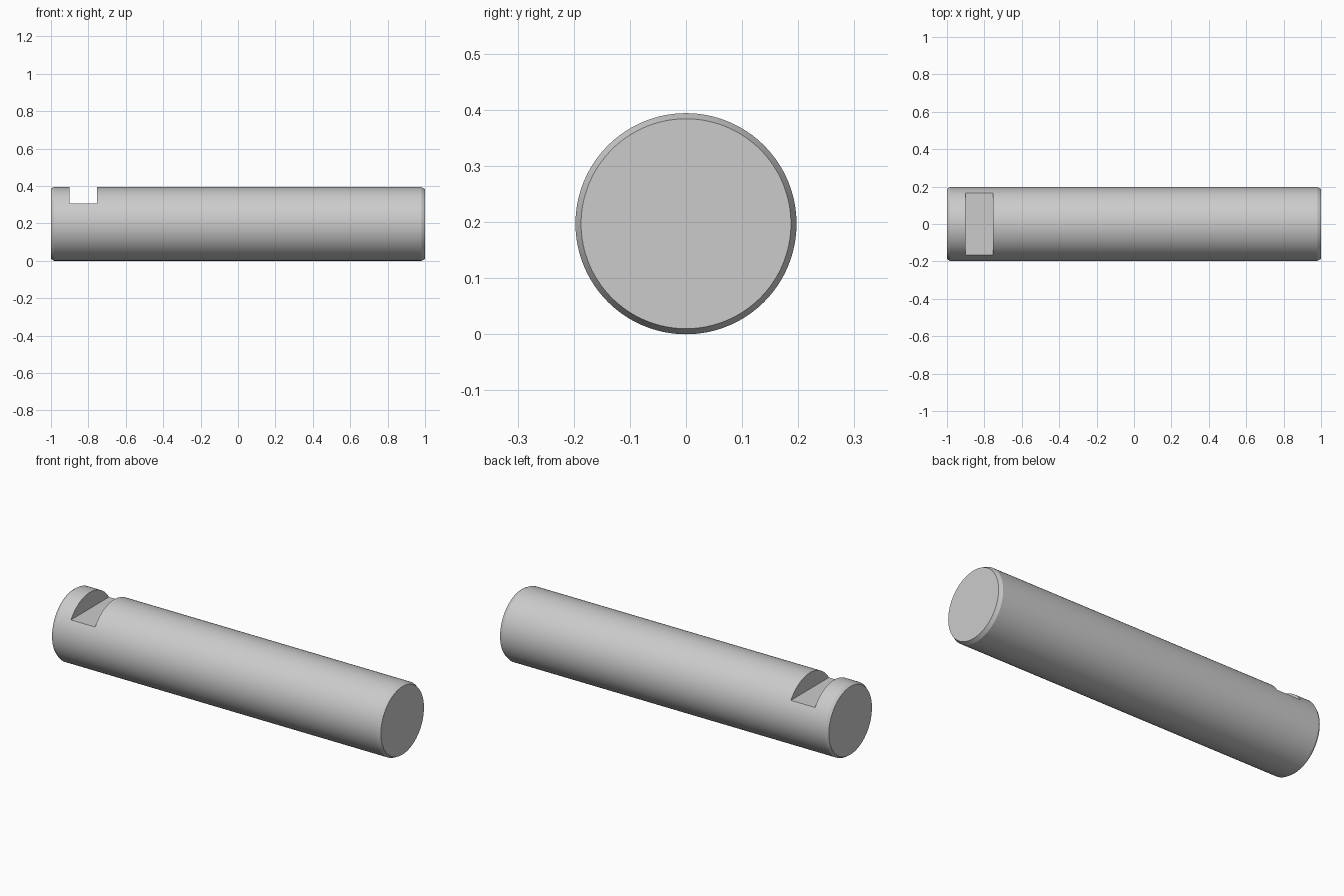
import bpy, bmesh
from math import pi
from mathutils import Matrix, Vector

if "Cube" in bpy.data.objects:
    bpy.data.objects.remove(bpy.data.objects["Cube"])

R = 0.197

# Chamfered pin: half profile spun around the x axis
bm = bmesh.new()
profile = [(-1, 0), (-1, R - 0.01), (-0.985, R), (0.98, R), (1, R - 0.01), (1, 0)]
verts = [bm.verts.new((x, 0, r)) for x, r in profile]
edges = [bm.edges.new(pair) for pair in zip(verts, verts[1:])]
bmesh.ops.spin(bm, geom=verts + edges, cent=(0, 0, 0), axis=(1, 0, 0),
               angle=2 * pi, steps=128, use_duplicate=False)
bmesh.ops.remove_doubles(bm, verts=bm.verts, dist=1e-5)
bmesh.ops.recalc_face_normals(bm, faces=bm.faces)
bmesh.ops.translate(bm, verts=bm.verts, vec=(0, 0, R))
mesh = bpy.data.meshes.new("pin")
bm.to_mesh(mesh)
bm.free()
pin = bpy.data.objects.new("pin", mesh)
bpy.context.collection.objects.link(pin)

# Notch cutter: flat-bottomed slot across the top near the left end
bpy.ops.mesh.primitive_cube_add(size=1, location=(-0.827, 0, 0.405))
cutter = bpy.context.object
cutter.name = "notch_cutter"
cutter.scale = (0.147, 0.6, 0.2)
cutter.hide_render = True

# Cut the notch and apply
bpy.ops.object.select_all(action='DESELECT')
bpy.context.view_layer.objects.active = pin
pin.select_set(True)
cut = pin.modifiers.new("notch", 'BOOLEAN')
cut.operation = 'DIFFERENCE'
cut.solver = 'EXACT'
cut.object = cutter
bpy.ops.object.modifier_apply(modifier=cut.name)
bpy.data.objects.remove(cutter, do_unlink=True)

# Smooth barrel with crisp chamfer and notch edges
bpy.ops.object.shade_smooth_by_angle(angle=0.42)
